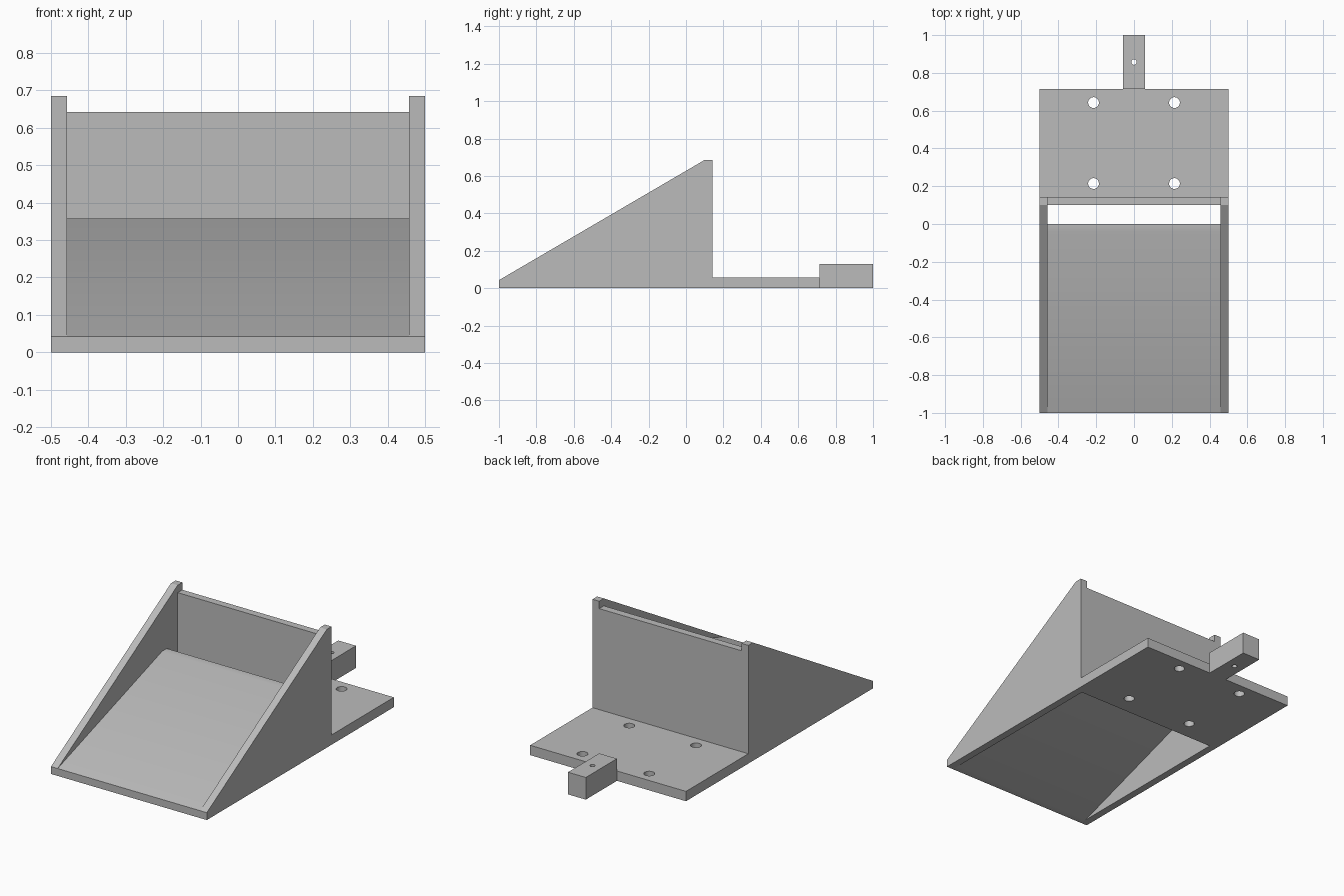
import bpy
import bmesh
from math import radians

cube = bpy.data.objects.get("Cube")
if cube:
    bpy.data.objects.remove(cube, do_unlink=True)

U = 1 / 70            # drawing unit
T = 3 * U             # wall thickness
HALF = 0.5            # half width of the body
INNER = HALF - T      # inside face of the side walls
WALL_BACK = 10 * U
PLATE_BACK = 50 * U

grey = bpy.data.materials.new("plain grey")
grey.use_nodes = True
colour = (0.5, 0.5, 0.5, 1)
grey.diffuse_color = colour
grey.node_tree.nodes["Principled BSDF"].inputs["Base Color"].default_value = colour


def extrude_profile(name, profile, x0, x1):
    """Sweep a (y, z) outline from x0 to x1."""
    bm = bmesh.new()
    face = bm.faces.new([bm.verts.new((x0, y, z)) for y, z in profile])
    swept = bmesh.ops.extrude_face_region(bm, geom=[face])["geom"]
    moved = [v for v in swept if isinstance(v, bmesh.types.BMVert)]
    bmesh.ops.translate(bm, verts=moved, vec=(x1 - x0, 0, 0))
    bmesh.ops.recalc_face_normals(bm, faces=bm.faces)
    mesh = bpy.data.meshes.new(name)
    bm.to_mesh(mesh)
    bm.free()
    mesh.materials.append(grey)
    obj = bpy.data.objects.new(name, mesh)
    bpy.context.collection.objects.link(obj)
    return obj


def block(name, half_width, y0, y1, height):
    return extrude_profile(
        name, [(y0, 0), (y1, 0), (y1, height), (y0, height)], -half_width, half_width)


def activate(obj):
    bpy.ops.object.select_all(action='DESELECT')
    obj.select_set(True)
    bpy.context.view_layer.objects.active = obj


def drill(obj, x, y, radius):
    """Cut a vertical through hole."""
    bpy.ops.mesh.primitive_cylinder_add(vertices=32, radius=radius, depth=1, location=(x, y, 0))
    cutter = bpy.context.object
    cutter.hide_render = True
    cutter.data.materials.append(grey)
    mod = obj.modifiers.new("hole", 'BOOLEAN')
    mod.operation = 'DIFFERENCE'
    mod.solver = 'EXACT'
    mod.object = cutter
    activate(obj)
    bpy.ops.object.modifier_apply(modifier=mod.name)
    bpy.data.objects.remove(cutter, do_unlink=True)


def smooth(obj):
    activate(obj)
    bpy.ops.object.shade_smooth_by_angle(angle=radians(30))


# Triangular side walls
wall_top = 48 * U
wall_profile = [(-1, 0), (WALL_BACK, 0), (WALL_BACK, wall_top),
                (WALL_BACK - T, wall_top), (-1, T)]
extrude_profile("left_side_wall", wall_profile, INNER, HALF)
extrude_profile("right_side_wall", wall_profile, -HALF, -INNER)

# Sloping ramp with a small flat lip, open underneath
ramp_top = 25 * U
ramp = extrude_profile("ramp", [
    (-1, 0), (-1 + T, 0), (0, ramp_top - T), (0, ramp_top),
    (-T, ramp_top), (-1, T)], -INNER, INNER)
smooth(ramp)

# Upright panel between the side walls
block("back_panel", INNER, WALL_BACK - T, WALL_BACK, 45 * U)

# Mounting plate with four screw holes
plate = block("mounting_plate", HALF, WALL_BACK, PLATE_BACK, 4 * U)
for x in (-15 * U, 15 * U):
    for y in (15 * U, 45 * U):
        drill(plate, x, y, 2 * U)
smooth(plate)

# Rear tab with a pin hole
tab = block("rear_tab", 4 * U, PLATE_BACK, 1, 9 * U)
drill(tab, 0, 60 * U, U)
smooth(tab)
